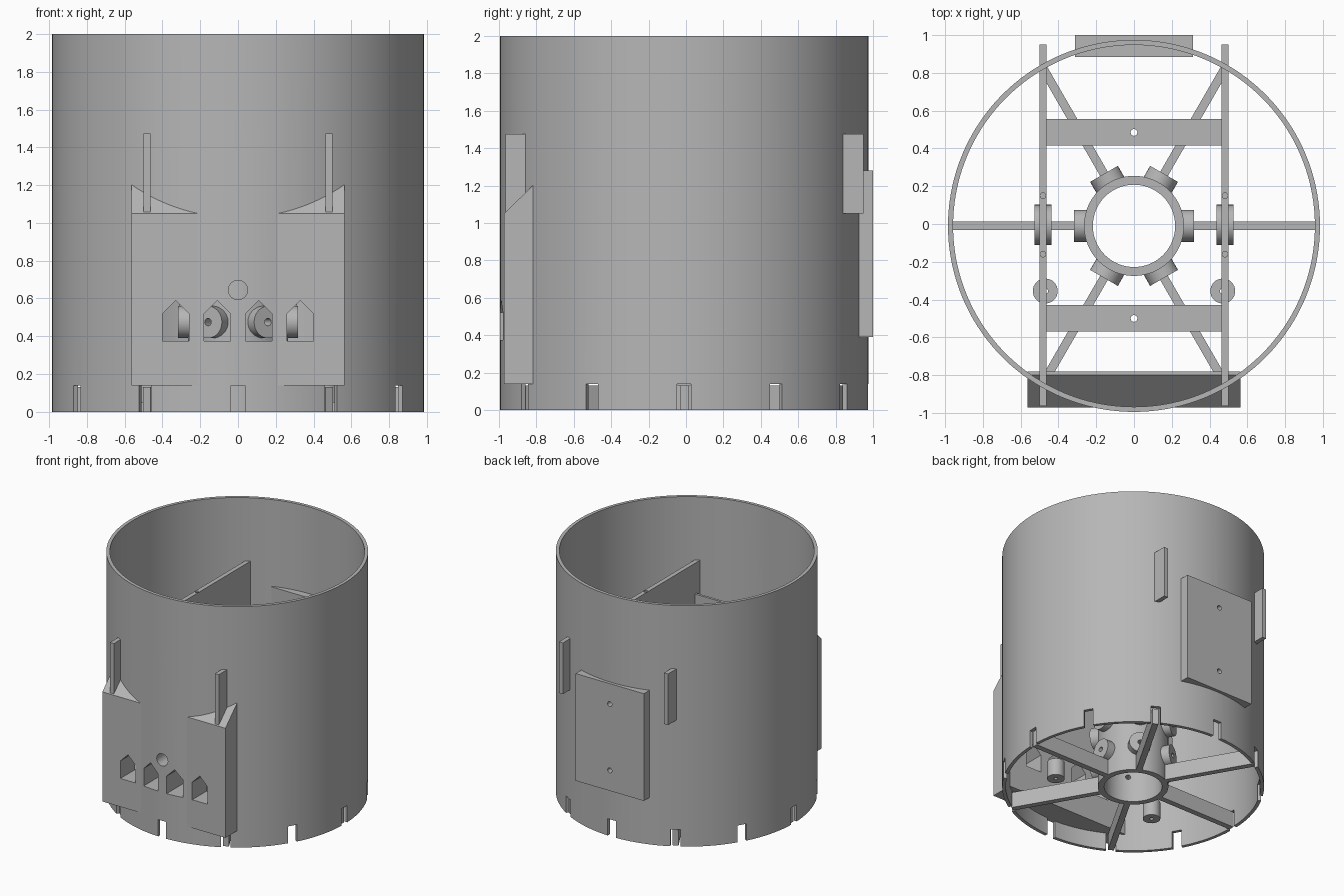
import bpy, bmesh, math
from mathutils import Matrix, Vector

if "Cube" in bpy.data.objects:
    bpy.data.objects.remove(bpy.data.objects["Cube"])

CY = -0.01          # centre of the round parts along y
R_OUT, R_IN = 0.985, 0.958

gray = bpy.data.materials.new("plain_gray")
gray.diffuse_color = (0.47, 0.47, 0.47, 1)
gray.use_nodes = True
gray.node_tree.nodes["Principled BSDF"].inputs["Base Color"].default_value = gray.diffuse_color


def finish(name, bm, smooth=True):
    bmesh.ops.recalc_face_normals(bm, faces=bm.faces)
    me = bpy.data.meshes.new(name)
    bm.to_mesh(me)
    bm.free()
    me.materials.append(gray)
    ob = bpy.data.objects.new(name, me)
    bpy.context.collection.objects.link(ob)
    if smooth:
        shade(ob)
    return ob


def shade(ob):
    bpy.ops.object.select_all(action='DESELECT')
    ob.select_set(True)
    bpy.context.view_layer.objects.active = ob
    bpy.ops.object.shade_smooth_by_angle(angle=math.radians(30))


def add_box(bm, x, y, z, turn=0.0, pivot=(0, CY, 0)):
    m = Matrix.Translation(((x[0] + x[1]) / 2, (y[0] + y[1]) / 2, (z[0] + z[1]) / 2))
    m = m @ Matrix.Diagonal((x[1] - x[0], y[1] - y[0], z[1] - z[0], 1))
    p = Matrix.Translation(pivot)
    bmesh.ops.create_cube(bm, size=1, matrix=p @ Matrix.Rotation(turn, 4, 'Z') @ p.inverted() @ m)


def add_rod(bm, a, b, r, n=32):
    a, b = Vector(a), Vector(b)
    rot = (b - a).to_track_quat('Z', 'Y').to_matrix().to_4x4()
    bmesh.ops.create_cone(bm, cap_ends=True, segments=n, radius1=r, radius2=r,
                          depth=(b - a).length, matrix=Matrix.Translation((a + b) / 2) @ rot)


def add_prism(bm, pts, axis, lo, hi):
    """Extrude a 2D profile along x or y."""
    def place(p, t):
        return (t, p[0], p[1]) if axis == 'x' else (p[0], t, p[1])
    f = bm.faces.new([bm.verts.new(place(p, lo)) for p in pts])
    g = bmesh.ops.extrude_face_region(bm, geom=[f])['geom']
    d = (hi - lo, 0, 0) if axis == 'x' else (0, hi - lo, 0)
    bmesh.ops.translate(bm, vec=d, verts=[v for v in g if isinstance(v, bmesh.types.BMVert)])


def add_tube(bm, ro, ri, z0, z1, n):
    rings = []
    for r, z in ((ro, z0), (ro, z1), (ri, z1), (ri, z0)):
        rings.append([bm.verts.new((r * math.cos(2 * math.pi * i / n),
                                    CY + r * math.sin(2 * math.pi * i / n), z)) for i in range(n)])
    for k in range(4):
        a, b = rings[k], rings[(k + 1) % 4]
        for i in range(n):
            j = (i + 1) % n
            bm.faces.new((a[i], a[j], b[j], b[i]))


def cut(ob, bm):
    cutter = finish("cutter", bm, False)
    cutter.hide_render = True
    mod = ob.modifiers.new("cut", 'BOOLEAN')
    mod.operation, mod.solver, mod.object = 'DIFFERENCE', 'EXACT', cutter
    bpy.context.view_layer.objects.active = ob
    bpy.ops.object.modifier_apply(modifier=mod.name)
    bpy.data.objects.remove(cutter)
    shade(ob)


def window_cutter():
    # four gabled windows and one round hole
    bm = bmesh.new()
    for cx in (-0.33, -0.11, 0.11, 0.33):
        add_prism(bm, [(cx - .07, .375), (cx + .07, .375), (cx + .07, .52),
                       (cx, .59), (cx - .07, .52)], 'y', -1.2, -0.6)
    add_rod(bm, (0, -1.2, .645), (0, -.6, .645), .051)
    return bm


# outer shell with twelve slots at the foot
bm = bmesh.new()
add_tube(bm, R_OUT, R_IN, 0, 2, 144)
shell = finish("outer_shell", bm)
bm = bmesh.new()
for k in range(12):
    add_box(bm, (.9, 1.1), (CY - .037, CY + .037), (-.1, .14), k * math.pi / 6)
cut(shell, bm)
cut(shell, window_cutter())

# front housing with sloped top
bm = bmesh.new()
add_prism(bm, [(-.972, .14), (-.972, 1.05), (-.8, 1.22), (-.78, 1.22), (-.78, .14)], 'x', -.565, .565)
cut(finish("front_housing", bm), window_cutter())

# back mounting plate with two screw holes
bm = bmesh.new()
add_box(bm, (-.313, .313), (.885, 1.0), (.39, 1.28))
plate = finish("back_plate", bm)
for ob in (plate, shell):
    bm = bmesh.new()
    for z in (.56, 1.11):
        add_rod(bm, (0, .8, z), (0, 1.1, z), .02, 16)
    cut(ob, bm)

# central hub tube with radial bosses
bm = bmesh.new()
add_tube(bm, .265, .218, 0, .8, 64)
hub = finish("hub_tube", bm)
bosses = bmesh.new()
bores = bmesh.new()
for k in range(6):
    d = Vector((math.cos(k * math.pi / 3), math.sin(k * math.pi / 3), 0))
    for z in (.21, .475):
        c = Vector((0, CY, z))
        add_rod(bosses, c + d * .245, c + d * .318, .085)
        add_rod(bores, c + d * .15, c + d * .4, .02, 16)
boss_ob = finish("hub_bosses", bosses)
cut(hub, bores.copy())
cut(boss_ob, bores)

# six spokes
bm = bmesh.new()
for k in range(6):
    add_box(bm, (.25, .965), (CY - .023, CY + .023), (0, .13), k * math.pi / 3)
finish("spokes", bm, False)

# side rails, bearings and short posts, one of each per side
for side, s in (("left", -1), ("right", 1)):
    x = .482 * s
    bm = bmesh.new()
    add_box(bm, (x - .018, x + .018), (-.965, .95), (1.05, 1.475))
    rail = finish(side + "_rail", bm)
    bm = bmesh.new()
    for y in (-.16, .15):
        add_rod(bm, (x, y, 1.3), (x, y, 1.6), .015, 16)
    add_rod(bm, (x - .1, -.005, 1.26), (x + .1, -.005, 1.26), .04)
    cut(rail, bm)

    bm = bmesh.new()
    add_rod(bm, (x - .046, -.005, 1.26), (x + .046, -.005, 1.26), .107)
    bearing = finish(side + "_bearing", bm)
    bm = bmesh.new()
    add_rod(bm, (x - .1, -.005, 1.26), (x + .1, -.005, 1.26), .04)
    cut(bearing, bm)

    bm = bmesh.new()
    add_rod(bm, (.47 * s, -.355, .05), (.47 * s, -.355, .19), .066)
    post = finish(side + "_post", bm)
    bm = bmesh.new()
    add_rod(bm, (.47 * s, -.355, 0), (.47 * s, -.355, .3), .015, 16)
    cut(post, bm)

# cross plates between the rails
for name, y0, y1 in (("front_cross_plate", -.57, -.43), ("back_cross_plate", .415, .555)):
    bm = bmesh.new()
    add_box(bm, (-.466, .466), (y0, y1), (1.05, 1.1))
    ob = finish(name, bm)
    bm = bmesh.new()
    add_rod(bm, (0, (y0 + y1) / 2, .9), (0, (y0 + y1) / 2, 1.2), .018, 16)
    cut(ob, bm)
